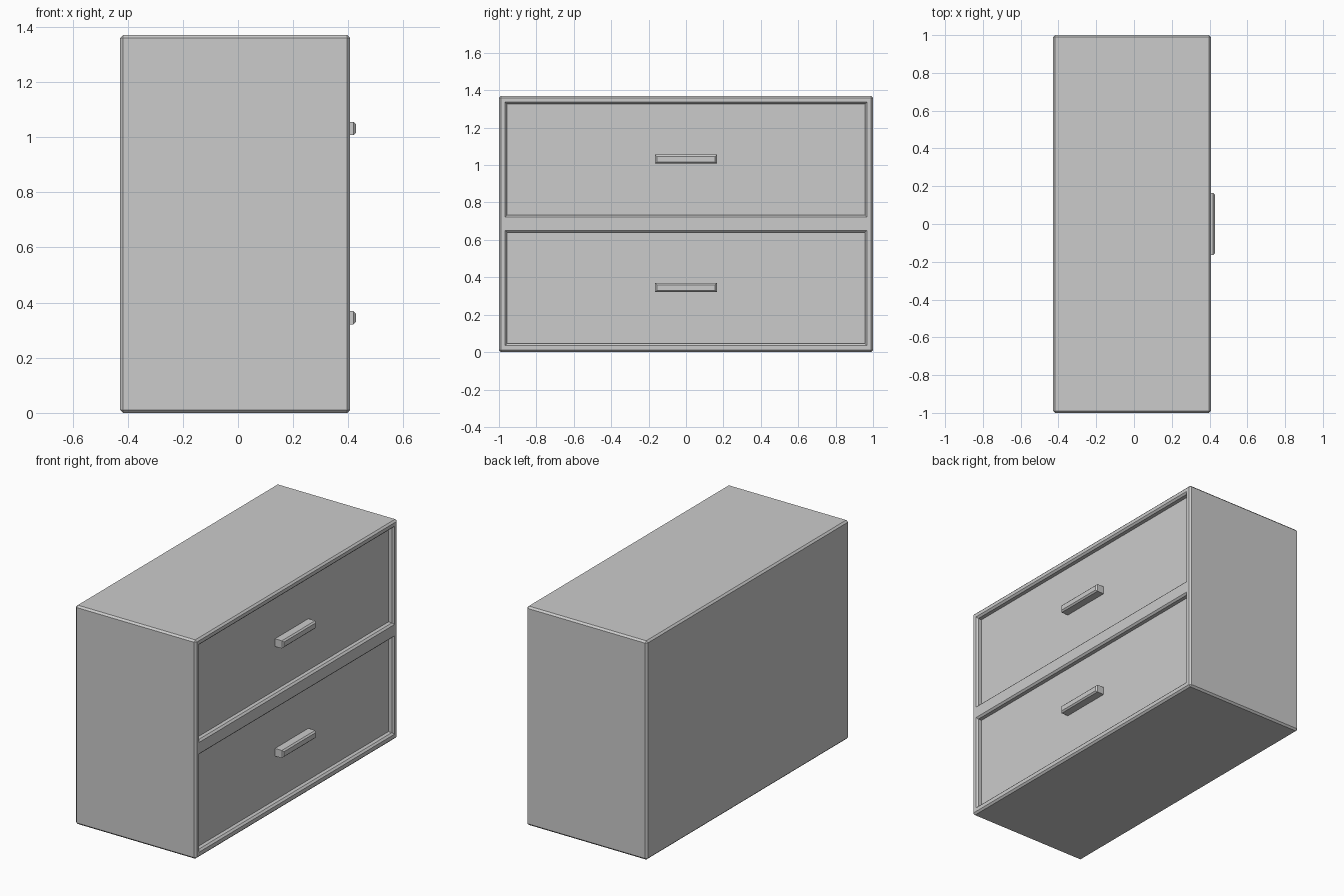
import bpy, bmesh
from mathutils import Vector

if "Cube" in bpy.data.objects:
    bpy.data.objects.remove(bpy.data.objects["Cube"])

HX, HY, H = 0.407, 1.0, 1.37        # front plane, half length, height
BACK = -0.428
OPEN_Y = 0.957                      # half width of a drawer opening
OPENINGS = {"lower": (0.046, 0.64), "upper": (0.733, 1.326)}
PANEL_X = HX - 0.035                # face of the recessed drawer fronts
CHAMFER = 0.011


def new_bm_box(lo, hi):
    lo, hi = Vector(lo), Vector(hi)
    bm = bmesh.new()
    bmesh.ops.create_cube(bm, size=1)
    for v in bm.verts:
        v.co = Vector([(lo[i] + hi[i]) / 2 + v.co[i] * (hi[i] - lo[i]) for i in range(3)])
    return bm


def finish(bm, name):
    bmesh.ops.recalc_face_normals(bm, faces=bm.faces[:])
    mesh = bpy.data.meshes.new(name)
    bm.to_mesh(mesh)
    bm.free()
    obj = bpy.data.objects.new(name, mesh)
    bpy.context.collection.objects.link(obj)
    return obj


def chamfer(bm, edges, width):
    bmesh.ops.bevel(bm, geom=edges, offset=width, segments=1, profile=0.5,
                    affect='EDGES')


# Cabinet: block with two pockets pushed into its front, all outer edges chamfered
bm = new_bm_box((BACK, -HY, 0), (HX, HY, H))
cuts = [((0, y, 0), (0, 1, 0)) for y in (-OPEN_Y, OPEN_Y)]
cuts += [((0, 0, z), (0, 0, 1)) for span in OPENINGS.values() for z in span]
for co, no in cuts:
    bmesh.ops.bisect_plane(bm, geom=bm.verts[:] + bm.edges[:] + bm.faces[:],
                           plane_co=co, plane_no=no)
bm.normal_update()
flat = [e for e in bm.edges if e.calc_face_angle(0) < 0.1
        and e.link_faces[0].normal.x < 0.5]
bmesh.ops.dissolve_edges(bm, edges=flat, use_verts=True)
pockets = []
for f in bm.faces:
    c = f.calc_center_median()
    if f.normal.x > 0.5 and abs(c.y) < OPEN_Y and \
            any(a < c.z < b for a, b in OPENINGS.values()):
        pockets.append(f)
floors = bmesh.ops.extrude_discrete_faces(bm, faces=pockets)["faces"]
for f in floors:
    bmesh.ops.translate(bm, verts=f.verts[:], vec=(-0.08, 0, 0))
bmesh.ops.recalc_face_normals(bm, faces=bm.faces[:])
chamfer(bm, [e for e in bm.edges if e.calc_face_angle_signed(0) > 0.5], CHAMFER)
finish(bm, "cabinet")

# Drawer fronts and their handles
for side, (z0, z1) in OPENINGS.items():
    finish(new_bm_box((HX - 0.08, -OPEN_Y, z0), (PANEL_X, OPEN_Y, z1)),
           side + "_drawer_front")

    zc = (z0 + z1) / 2 + 0.002
    bm = new_bm_box((PANEL_X - 0.005, -0.165, zc - 0.024), (0.428, 0.165, zc + 0.024))
    rim = [e for e in bm.edges if all(v.co.x > 0.42 for v in e.verts)]
    chamfer(bm, rim, 0.009)
    finish(bm, side + "_drawer_handle")
